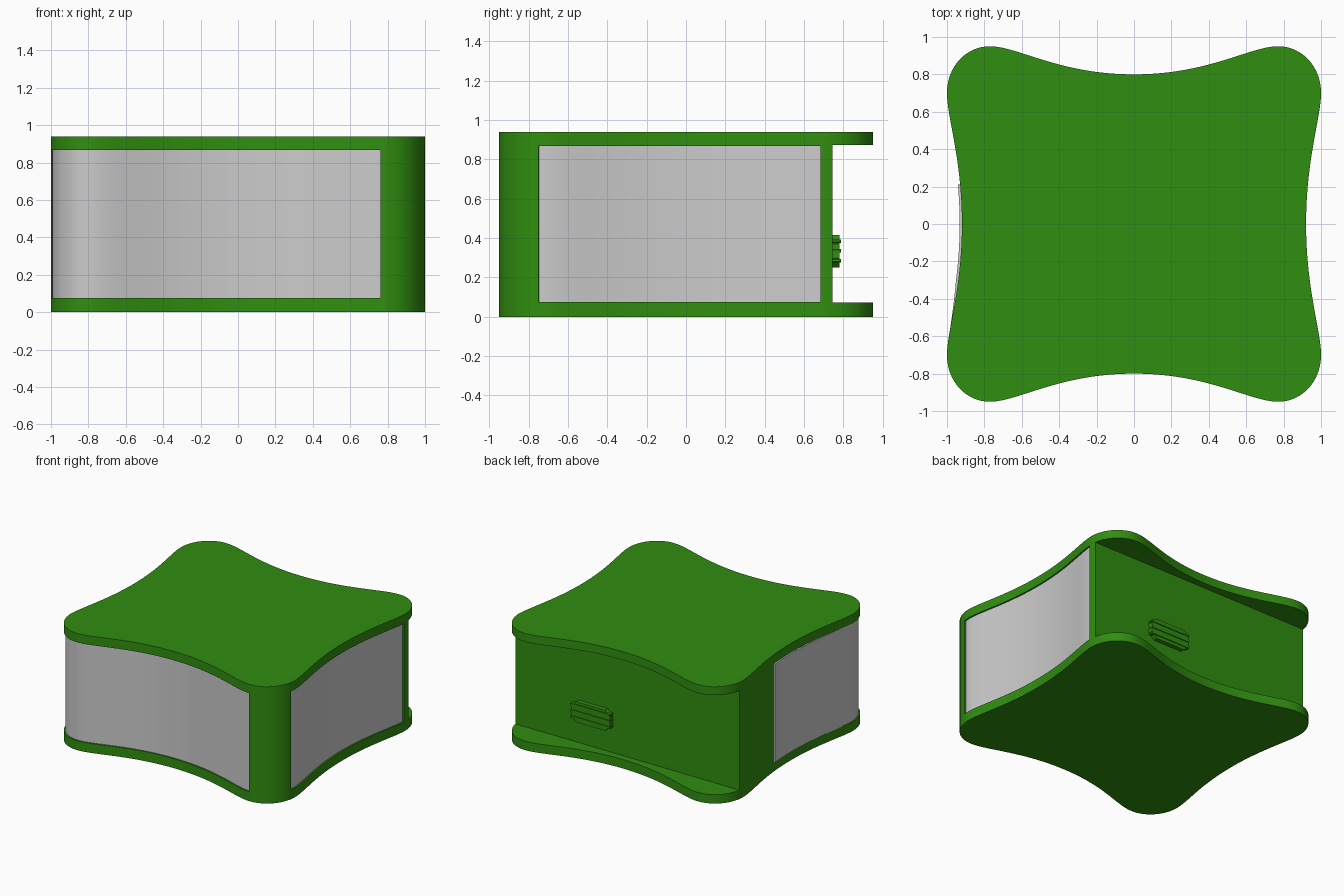
import bpy, bmesh, math
from mathutils import Vector

if "Cube" in bpy.data.objects:
    bpy.data.objects.remove(bpy.data.objects["Cube"])

green = bpy.data.materials.new("green")
green.diffuse_color = (0.03, 0.27, 0.005, 1)
green.use_nodes = True
green.node_tree.nodes["Principled BSDF"].inputs["Base Color"].default_value = green.diffuse_color


def prism(name, poly, z0, z1, mat=None):
    """Extrude a closed xy polygon from z0 to z1."""
    bm = bmesh.new()
    face = bm.faces.new([bm.verts.new((x, y, z0)) for x, y in poly])
    ext = bmesh.ops.extrude_face_region(bm, geom=[face])["geom"]
    bmesh.ops.translate(bm, vec=(0, 0, z1 - z0),
                        verts=[v for v in ext if isinstance(v, bmesh.types.BMVert)])
    bmesh.ops.recalc_face_normals(bm, faces=bm.faces)
    me = bpy.data.meshes.new(name)
    bm.to_mesh(me)
    bm.free()
    ob = bpy.data.objects.new(name, me)
    bpy.context.collection.objects.link(ob)
    if mat:
        me.materials.append(mat)
    return ob


def bezier(a, b, c, d, n=50):
    a, b, c, d = map(Vector, (a, b, c, d))
    ts = [i / n for i in range(n)]
    return [a*(1-t)**3 + 3*b*t*(1-t)**2 + 3*c*t*t*(1-t) + d*t**3 for t in ts]


def smooth(ob):
    bpy.ops.object.select_all(action='DESELECT')
    ob.select_set(True)
    bpy.context.view_layer.objects.active = ob
    bpy.ops.object.shade_smooth_by_angle(angle=math.radians(30))


def cut(ob, cutter):
    bpy.context.view_layer.objects.active = ob
    mod = ob.modifiers.new("cut", 'BOOLEAN')
    mod.operation, mod.solver, mod.object = 'DIFFERENCE', 'EXACT', cutter
    bpy.ops.object.modifier_apply(modifier=mod.name)
    bpy.data.objects.remove(cutter)


# Pinched-square outline: one quarter, mirrored to all four
q = (bezier((.92, 0), (.92, .35), (1, .57), (1, .70))
     + bezier((1, .70), (1, .84), (.90, .95), (.77, .95))
     + bezier((.77, .95), (.62, .95), (.40, .80), (0, .80)) + [Vector((0, .80))])
outline = []
for sx, sy in ((1, 1), (-1, 1), (-1, -1), (1, -1)):
    part = [Vector((sx*p.x, sy*p.y)) for p in q]
    outline += (part if sx*sy > 0 else part[::-1])[:-1]
N = len(outline)


def ribbon(start, end, outer, inner):
    """Band that follows the outline counter-clockwise between two points."""
    i, j = (min(range(N), key=lambda k: (outline[k] - Vector(p)).length) for p in (start, end))
    out, inn = [], []
    for k in range(i, (j if j > i else j + N) + 1):
        p = outline[k % N]
        t = (outline[(k+1) % N] - outline[(k-1) % N]).normalized()
        nrm = Vector((t.y, -t.x))
        out.append(p + nrm*outer(p))
        inn.append(p + nrm*inner)
    return out + inn[::-1]


# Housing with an open back bay between the top and bottom plates
housing = prism("housing", outline, 0, .94, green)
cut(housing, prism("bay_cutter", [(-1.2, .745), (1.2, .745), (1.2, 1.2), (-1.2, 1.2)], .072, .872))


# Grey panels set in shallow recesses; the left end of the wrapped one stands proud
def left_lift(p):
    return -.012 + .024*min(1, max(0, (p.y + .8)/.5)) if p.x < -.8 else -.012


for name, a, b, off in (("right_panel", (1, -.75), (1, .68), lambda p: -.012),
                        ("front_left_panel", (-.92, .22), (.76, -.95), left_lift)):
    cut(housing, prism("recess_cutter", ribbon(a, b, lambda p: .05, -.03), .076, .868))
    smooth(prism(name, ribbon(a, b, off, -.03), .076, .868))
smooth(housing)


# Ribbed connector on the back wall, with chamfered ends
def connector_plate(name, x0, x1, z0, z1, y1, c):
    ob = prism(name, [(x0+c, z0), (x1-c, z0), (x1, z0+c), (x1, z1-c),
                      (x1-c, z1), (x0+c, z1), (x0, z1-c), (x0, z0+c)], -y1, -.74, green)
    ob.rotation_euler.x = math.pi/2


connector_plate("connector", .13, .48, .25, .415, .78, .045)
for z in (.285, .335, .385):
    connector_plate(f"connector_rib_{int(z*1000)}", .128, .482, z-.009, z+.009, .787, .004)
